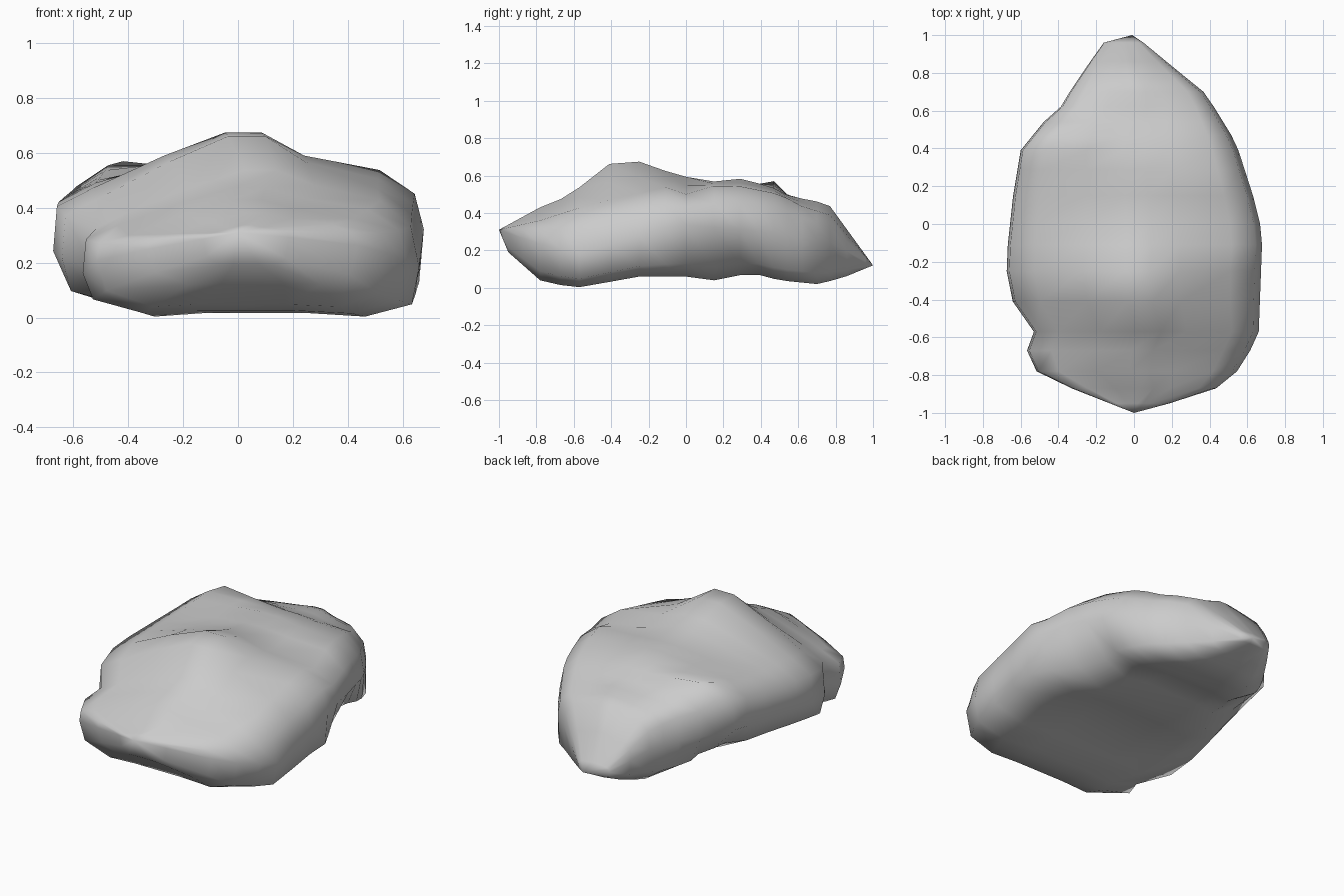
import bpy, bmesh

if "Cube" in bpy.data.objects:
    bpy.data.objects.remove(bpy.data.objects["Cube"])


def sample(profile, y):
    # linear interpolation of a (y, value) profile
    for (a, va), (b, vb) in zip(profile, profile[1:]):
        if y <= b:
            return va + (vb - va) * (y - a) / (b - a)
    return profile[-1][1]


# plan outline: left and right edge
LEFT = [(-1, 0), (-.87, -.33), (-.79, -.51), (-.68, -.57), (-.57, -.53), (-.42, -.64), (-.22, -.68),
        (.15, -.64), (.39, -.60), (.55, -.47), (.6, -.40), (.7, -.34), (.82, -.26), (.96, -.16), (1, -.01)]
RIGHT = [(-1, 0), (-.89, .41), (-.76, .57), (-.58, .66), (-.05, .68), (.15, .63), (.43, .54),
         (.69, .38), (.82, .22), (.96, .05), (1, -.01)]
# heights: centre crown, shoulders, widest line of each side, underside
CROWN = [(-1, .31), (-.78, .43), (-.63, .49), (-.4, .67), (-.28, .685), (-.04, .60), (.2, .56),
         (.3, .585), (.48, .53), (.55, .49), (.76, .45), (1, .12)]
SHOULDER_L = [(-1, .31), (-.78, .30), (-.66, .34), (-.5, .42), (-.22, .48), (.2, .52), (.47, .57),
              (.55, .49), (.76, .41), (1, .12)]
SHOULDER_R = [(-1, .31), (-.78, .36), (-.5, .45), (-.1, .54), (0, .50), (.2, .56), (.5, .5),
              (.65, .42), (.76, .40), (1, .12)]
RIM_L = [(-1, .31), (-.68, .16), (-.4, .22), (-.2, .25), (.4, .30), (.76, .25), (1, .12)]
RIM_R = [(-1, .31), (-.8, .24), (-.58, .18), (-.05, .34), (.4, .3), (.76, .25), (1, .12)]
BASE = [(-1, .31), (-.95, .19), (-.78, .04), (-.65, .01), (-.53, 0), (-.3, .06), (0, .06), (.1, .03),
        (.35, .08), (.5, .04), (.7, .02), (.83, .05), (1, .12)]
# how far the lower flank reaches out on each side (undercuts)
LOWER_L = [(-1, .92), (-.4, .95), (0, .86), (.3, .74), (.47, .76), (.62, .98), (1, .98)]
LOWER_R = [(-1, .92), (-.4, .97), (-.12, .98), (.05, .88), (.28, .76), (.6, 1), (.8, .94), (1, .92)]

STATIONS = [-.95, -.87, -.78, -.67, -.57, -.41, -.25, -.11, 0, .15, .29, .39, .47, .54, .62, .7, .77, .86, .96]


def mix(a, b, t):
    return a + (b - a) * t


def section(y):
    l, r = sample(LEFT, y), sample(RIGHT, y)
    top, base = sample(CROWN, y), sample(BASE, y)
    sl, sr = sample(SHOULDER_L, y), sample(SHOULDER_R, y)
    rl, rr = sample(RIM_L, y), sample(RIM_R, y)
    ul, ur = sample(LOWER_L, y), sample(LOWER_R, y)
    mid = base + .02 * (1 - y * y)
    ring = [(-1, rl), (-.98, mix(rl, sl, .7)), (-.78, sl), (-.4, mix(sl, top, .58)), (-.07, top),
            (.13, top), (.36, mix(sr, top, .5)), (.76, sr), (.95, mix(rr, sr, .6)), (1, rr),
            (ur, mix(rr, base, .75)), (.7 * ur, base), (.3, mid), (-.3, mid), (-.66 * ul, base),
            (-ul, mix(rl, base, .65))]
    return [(mix(l, r, (u + 1) / 2), y, z) for u, z in ring]


# boulder: sections lofted front to back, closed to a point at each end
bm = bmesh.new()
rings = [[bm.verts.new(p) for p in section(y)] for y in STATIONS]
n = len(rings[0])
for a, b in zip(rings, rings[1:]):
    for i in range(n):
        j = (i + 1) % n
        bm.faces.new((a[i], a[j], b[j], b[i]))
front_tip = bm.verts.new((0, -1, .31))
back_tip = bm.verts.new((-.01, 1, .12))
for i in range(n):
    j = (i + 1) % n
    bm.faces.new((front_tip, rings[0][j], rings[0][i]))
    bm.faces.new((back_tip, rings[-1][i], rings[-1][j]))
bmesh.ops.recalc_face_normals(bm, faces=bm.faces)
for f in bm.faces:
    f.smooth = True
mesh = bpy.data.meshes.new("boulder")
bm.to_mesh(mesh)
bm.free()
bpy.context.collection.objects.link(bpy.data.objects.new("boulder", mesh))
